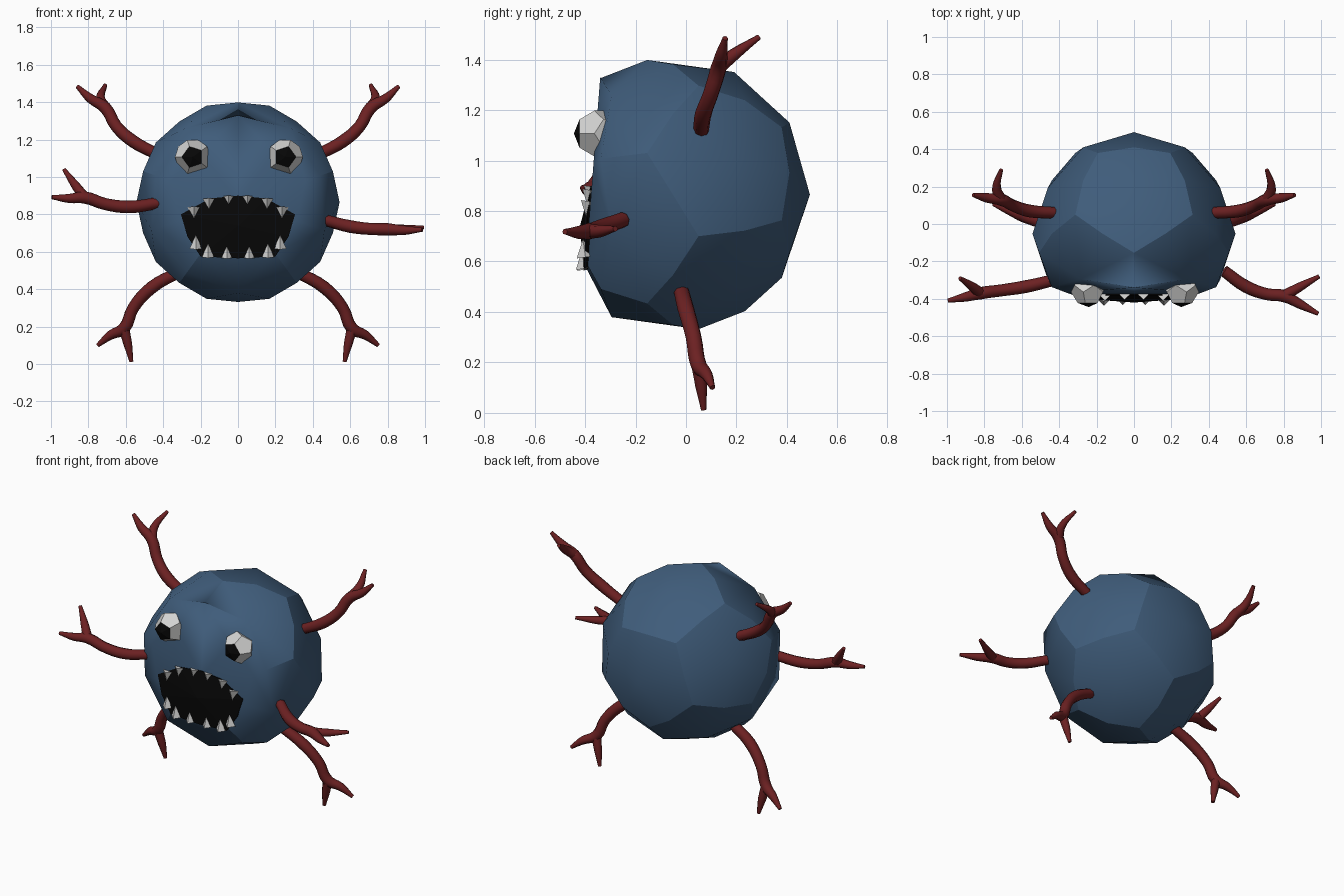
import bpy, bmesh, math
from mathutils import Vector, Matrix

if "Cube" in bpy.data.objects:
    bpy.data.objects.remove(bpy.data.objects["Cube"])


def material(name, rgb):
    m = bpy.data.materials.new(name)
    m.diffuse_color = (*rgb, 1)
    m.use_nodes = True
    m.node_tree.nodes["Principled BSDF"].inputs["Base Color"].default_value = m.diffuse_color
    return m


BLUE = material("slate_blue", (0.05, 0.108, 0.197))
RED = material("dark_red", (0.15, 0.015, 0.016))
WHITE = material("off_white", (0.66, 0.66, 0.65))
BLACK = material("black", (0.002, 0.002, 0.002))


def finish(bm, name, mats):
    bmesh.ops.recalc_face_normals(bm, faces=bm.faces)
    me = bpy.data.meshes.new(name)
    bm.to_mesh(me)
    bm.free()
    ob = bpy.data.objects.new(name, me)
    bpy.context.collection.objects.link(ob)
    for m in mats:
        me.materials.append(m)
    return ob


def dodecahedron(radius):
    # faces point straight forwards and backwards along y
    bm = bmesh.new()
    for polar, start in ((37.377, -90), (79.188, -90), (100.812, 90), (142.623, 90)):
        p = math.radians(polar)
        for i in range(5):
            a = math.radians(start + 72 * i)
            bm.verts.new(radius * Vector((math.sin(p) * math.cos(a), math.cos(p),
                                          math.sin(p) * math.sin(a))))
    bmesh.ops.convex_hull(bm, input=bm.verts)
    bmesh.ops.dissolve_limit(bm, angle_limit=0.05, verts=bm.verts, edges=bm.edges)
    bmesh.ops.recalc_face_normals(bm, faces=bm.faces)
    return bm


def face_plane(z):
    # depth of the flattened front, leaning forward towards the chin
    return -0.34 - 0.078 * (1.33 - z)


# Body: dodecahedron puffed out to a sphere, front flattened
R, CY, CZ = 0.543, -0.052, 0.865
bm = dodecahedron(R)
bmesh.ops.subdivide_edges(bm, edges=bm.edges[:], cuts=1)
creases = set(bm.edges)
bmesh.ops.poke(bm, faces=bm.faces[:])
for v in bm.verts:
    v.co = v.co.normalized() * R
    if v.co.y < -0.4:
        flat = math.hypot(v.co.x, v.co.z)
        if v.co.z > 0.3:                                  # top of the forehead
            v.co.z = 0.465
        elif flat > 0.2 and v.co.z > -0.2:                # brow and cheeks
            v.co.x *= 1.15
            v.co.z *= 1.12
    v.co += Vector((0, CY, CZ))
    v.co.y = max(v.co.y, face_plane(v.co.z))
for f in bm.faces:
    f.smooth = True
for e in creases:
    # pentagon borders stay crisp except on the smooth face
    e.smooth = all(v.co.y < -0.3 for v in e.verts) and min(v.co.z for v in e.verts) > 0.65
finish(bm, "body", [BLUE])

# Mouth: black shallow fan set on the face
half = [(0, 0.90), (0.15, 0.885), (0.305, 0.80), (0.27, 0.68), (0.20, 0.575), (0, 0.565)]
outline = half + [(-x, z) for x, z in half[-2:0:-1]]
MZ = 0.74
bm = bmesh.new()
rim = [bm.verts.new((x, face_plane(z) - 0.006, z)) for x, z in outline]
back = [bm.verts.new((x * 0.97, -0.34, MZ + (z - MZ) * 0.97)) for x, z in outline]
tip = bm.verts.new((0, -0.42, MZ))
for i in range(len(rim)):
    j = (i + 1) % len(rim)
    bm.faces.new((rim[i], rim[j], tip))
    bm.faces.new((rim[i], back[i], back[j], rim[j]))
finish(bm, "mouth", [BLACK])


# Teeth: small four-sided spikes on both lips
def tooth(bm, x, z, direction, size):
    rot = Matrix.Rotation(0 if direction > 0 else math.pi, 4, 'X')
    tilt = Matrix.Rotation(math.radians(8 * direction), 4, 'X')
    place = Matrix.Translation((x, face_plane(z) - 0.008,
                                z + direction * size * 0.45)) @ tilt @ rot
    bmesh.ops.create_cone(bm, cap_ends=True, segments=4, radius1=size * 0.5,
                          radius2=0.001, depth=size, matrix=place)


bm = bmesh.new()
for s in (-1, 1):
    for x, z, d, size in ((0.05, 0.895, -1, 0.055), (0.155, 0.88, -1, 0.065),
                          (0.235, 0.835, -1, 0.07), (0.06, 0.57, 1, 0.06),
                          (0.16, 0.575, 1, 0.07), (0.225, 0.62, 1, 0.07)):
        tooth(bm, s * x, z, d, size)
finish(bm, "teeth", [WHITE])

# Eyes: dodecahedra whose front face is a raised black pupil
for name, x, roll in (("left_eye", -0.242, -18), ("right_eye", 0.252, 18)):
    bm = dodecahedron(0.097)
    front = min(bm.faces, key=lambda f: f.normal.y)
    poked = bmesh.ops.poke(bm, faces=[front], offset=0.022)
    for f in poked["faces"]:
        f.material_index = 1
    bm.transform(Matrix.Translation((x, -0.345, 1.107))
                 @ Matrix.Rotation(math.radians(roll), 4, 'Y'))
    finish(bm, name, [WHITE, BLACK])


# Limbs: tapered tubes that fork into two prongs
def limb(name, stem, prong_a, prong_b, mirror=False):
    s = -1 if mirror else 1
    cu = bpy.data.curves.new(name, 'CURVE')
    cu.dimensions = '3D'
    cu.bevel_depth = 1
    cu.bevel_resolution = 2
    cu.resolution_u = 4
    cu.use_fill_caps = True
    prong_r = [0.025, 0.011]
    for pts, radii in ((stem + prong_a, [0.031, 0.034, 0.032, 0.033] + prong_r),
                       (stem[-1:] + prong_b, [0.03] + prong_r)):
        sp = cu.splines.new('BEZIER')
        sp.bezier_points.add(len(pts) - 1)
        for bp, p, r in zip(sp.bezier_points, pts, radii):
            bp.co = (s * p[0], p[1], p[2])
            bp.radius = r
            bp.handle_left_type = bp.handle_right_type = 'AUTO'
    ob = bpy.data.objects.new(name, cu)
    bpy.context.collection.objects.link(ob)
    cu.materials.append(RED)
    bpy.ops.object.select_all(action='DESELECT')
    ob.select_set(True)
    bpy.context.view_layer.objects.active = ob
    bpy.ops.object.convert(target='MESH')
    bpy.ops.object.shade_smooth_by_angle(angle=math.radians(60))


for side, m in (("right", False), ("left", True)):
    limb(side + "_upper_limb",
         [(0.43, 0.06, 1.12), (0.56, 0.07, 1.19), (0.65, 0.10, 1.27), (0.71, 0.13, 1.37)],
         [(0.79, 0.14, 1.42), (0.86, 0.155, 1.485)],
         [(0.735, 0.19, 1.42), (0.71, 0.29, 1.49)], m)
    limb(side + "_lower_limb",
         [(0.32, -0.02, 0.49), (0.46, 0.0, 0.41), (0.56, 0.03, 0.30), (0.61, 0.05, 0.19)],
         [(0.68, 0.08, 0.155), (0.75, 0.105, 0.10)],
         [(0.59, 0.06, 0.11), (0.57, 0.07, 0.012)], m)
limb("left_middle_limb",
     [(-0.43, -0.30, 0.86), (-0.58, -0.335, 0.84), (-0.71, -0.355, 0.855), (-0.82, -0.37, 0.89)],
     [(-0.90, -0.39, 0.885), (-0.995, -0.41, 0.892)],
     [(-0.865, -0.335, 0.95), (-0.93, -0.29, 1.04)])
limb("right_middle_limb",
     [(0.48, -0.25, 0.765), (0.60, -0.335, 0.735), (0.71, -0.375, 0.722), (0.80, -0.385, 0.72)],
     [(0.89, -0.43, 0.715), (0.985, -0.48, 0.718)],
     [(0.88, -0.34, 0.72), (0.99, -0.28, 0.73)])
